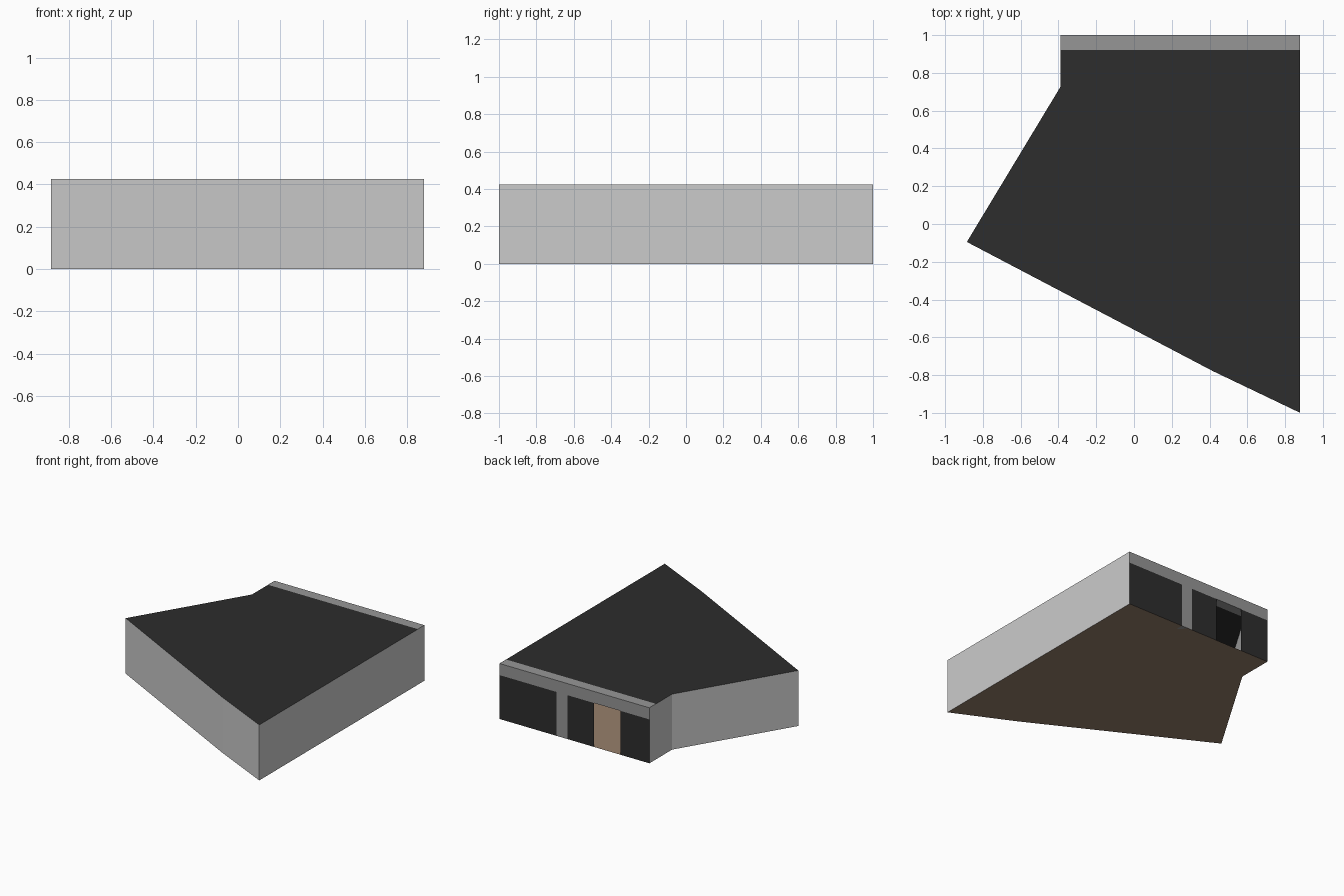
import bpy, bmesh

if "Cube" in bpy.data.objects:
    bpy.data.objects.remove(bpy.data.objects["Cube"])

H = 0.425          # total height
HEAD = 0.336       # underside of the lintel
LINTEL_Y = 0.92    # inner side of the lintel
BACK = 1.0

# Footprint, counter-clockwise, from the back left corner round to the back right
OUTLINE = [(-0.39, 1.0), (-0.39, 0.725), (-0.885, -0.095),
           (0.42, -0.78), (0.88, -1.0), (0.88, 1.0)]


def material(name, hex_colour):
    def lin(c):
        c /= 255
        return c / 12.92 if c <= 0.04045 else ((c + 0.055) / 1.055) ** 2.4
    m = bpy.data.materials.new(name)
    m.diffuse_color = [lin((hex_colour >> s) & 255) for s in (16, 8, 0)] + [1]
    m.use_nodes = True
    m.node_tree.nodes["Principled BSDF"].inputs["Base Color"].default_value = m.diffuse_color
    return m


WALL = material("light_grey_wall", 0xCBCBCB)
TRIM = material("mid_grey_trim", 0x969696)
ROOF = material("dark_roof", 0x2D2D2D)
GLASS = material("dark_glass", 0x2E2E2E)
WOOD = material("brown_floor", 0x967F6B)


def mesh_object(name, verts, faces, mat):
    me = bpy.data.meshes.new(name)
    me.from_pydata(verts, [], faces)
    me.materials.append(mat)
    ob = bpy.data.objects.new(name, me)
    bpy.context.collection.objects.link(ob)
    return ob


def sheet(name, points, z, mat):
    """Flat horizontal sheet, split into triangles because it is concave."""
    ob = mesh_object(name, [(x, y, z) for x, y in points],
                     [tuple(range(len(points)))], mat)
    bm = bmesh.new()
    bm.from_mesh(ob.data)
    bmesh.ops.triangulate(bm, faces=bm.faces[:])
    bm.to_mesh(ob.data)
    bm.free()


def box(name, x0, x1, y0, y1, z0, z1, mat):
    v = [(x, y, z) for z in (z0, z1) for x, y in ((x0, y0), (x1, y0), (x1, y1), (x0, y1))]
    f = [(3, 2, 1, 0), (4, 5, 6, 7)]
    f += [(i, (i + 1) % 4, (i + 1) % 4 + 4, i + 4) for i in range(4)]
    mesh_object(name, v, f, mat)


# Floor
sheet("floor", OUTLINE, 0.0, WOOD)

# Roof, stopping at the lintel
roof_outline = [(x, min(y, LINTEL_Y)) for x, y in OUTLINE]
sheet("roof", roof_outline, H, ROOF)

# Thin outer walls on every side but the back
n = len(OUTLINE)
wall_verts = [(x, y, z) for z in (0, H) for x, y in OUTLINE]
mesh_object("outer_walls", wall_verts,
            [(i, i + 1, i + 1 + n, i + n) for i in range(n - 1)], WALL)

# Lintel across the open back, and the post under it
box("lintel", -0.389, 0.879, LINTEL_Y, BACK, HEAD, H, TRIM)
box("post", 0.303, 0.397, LINTEL_Y, BACK, 0, HEAD, TRIM)

# Glass panes, leaving the doorway open between the last two
for i, (x0, x1) in enumerate([(0.397, 0.88), (0.08, 0.303), (-0.39, -0.145)], 1):
    mesh_object(f"window_{i}",
                [(x1, BACK, 0), (x0, BACK, 0), (x0, BACK, HEAD), (x1, BACK, HEAD)],
                [(0, 1, 2, 3)], GLASS)
